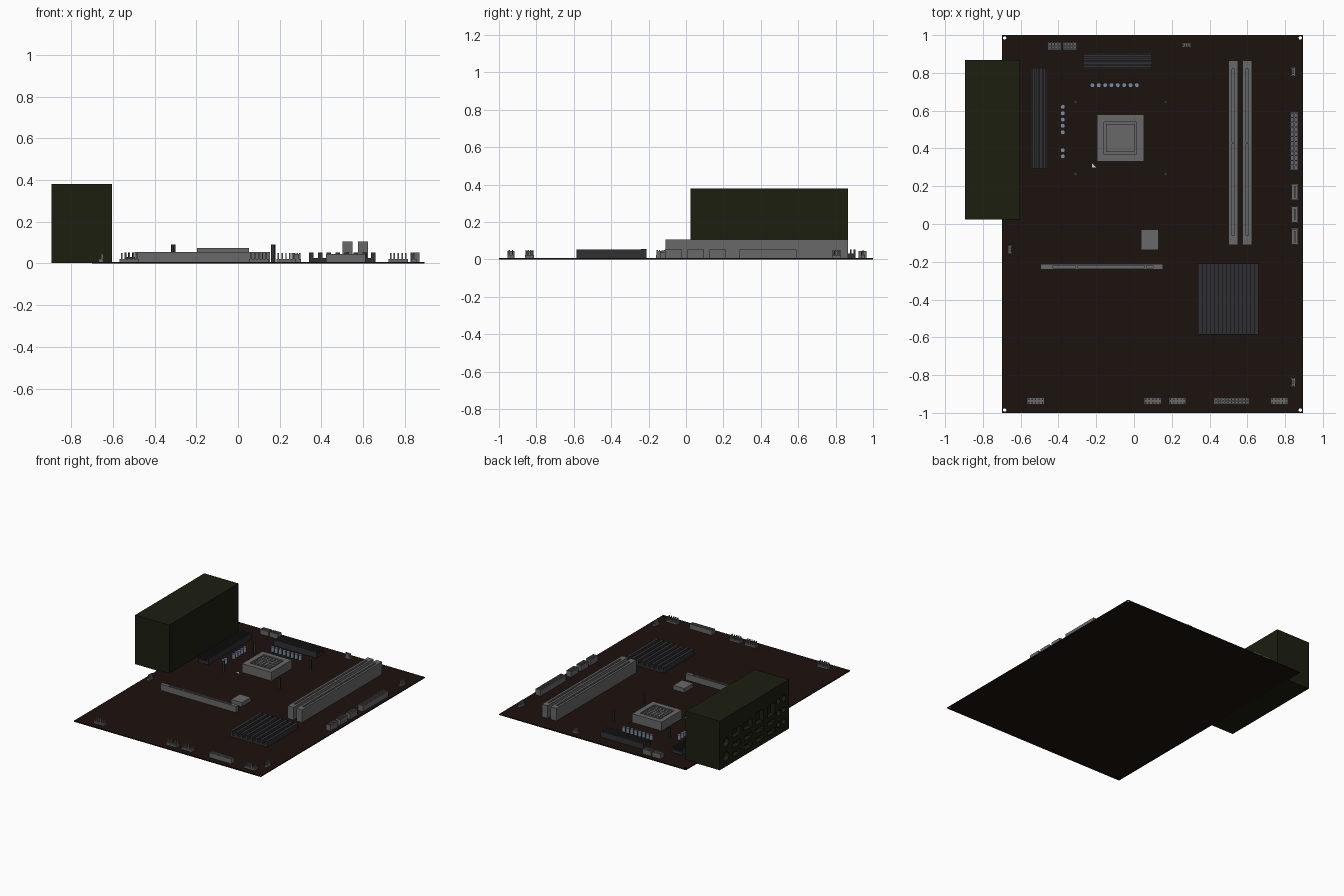
import bpy, bmesh, math
from mathutils import Matrix, Vector

if "Cube" in bpy.data.objects:
    bpy.data.objects.remove(bpy.data.objects["Cube"])

T = 0.008  # board thickness


def mat(name, r, g, b):
    m = bpy.data.materials.new(name)
    m.diffuse_color = (r, g, b, 1)
    m.use_nodes = True
    m.node_tree.nodes["Principled BSDF"].inputs["Base Color"].default_value = m.diffuse_color
    return m


BOARD = mat("board_brown", 0.012, 0.006, 0.004)
SHELL = mat("port_olive", 0.012, 0.013, 0.005)
DARK = mat("dark_metal", 0.03, 0.03, 0.034)
GREY = mat("plastic_grey", 0.14, 0.14, 0.14)
BLUE = mat("capacitor_blue", 0.20, 0.26, 0.36)
WHITE = mat("marker_white", 0.8, 0.8, 0.8)


def box(bm, x0, x1, y0, y1, z0, z1):
    m = Matrix.Translation(((x0 + x1) / 2, (y0 + y1) / 2, (z0 + z1) / 2)) @ \
        Matrix.Diagonal((x1 - x0, y1 - y0, z1 - z0, 1))
    bmesh.ops.create_cube(bm, size=1, matrix=m)


def cyl(bm, c, r, depth, n=16, axis='Z'):
    m = Matrix.Translation(c)
    if axis == 'X':
        m = m @ Matrix.Rotation(math.pi / 2, 4, 'Y')
    bmesh.ops.create_cone(bm, cap_ends=True, segments=n, radius1=r, radius2=r, depth=depth, matrix=m)


def finish(bm, name, material, smooth=False):
    me = bpy.data.meshes.new(name)
    bm.to_mesh(me)
    bm.free()
    ob = bpy.data.objects.new(name, me)
    bpy.context.collection.objects.link(ob)
    me.materials.append(material)
    if smooth:
        bpy.context.view_layer.objects.active = ob
        ob.select_set(True)
        bpy.ops.object.shade_smooth_by_angle()
        ob.select_set(False)
    return ob


def cut(ob, bm):
    # carve with a hidden cutter, then drop the cutter
    c = finish(bm, ob.name + "_cutter", GREY)
    c.hide_render = True
    md = ob.modifiers.new("cut", 'BOOLEAN')
    md.object, md.operation, md.solver = c, 'DIFFERENCE', 'EXACT'
    bpy.context.view_layer.objects.active = ob
    bpy.ops.object.modifier_apply(modifier=md.name)
    bpy.data.objects.remove(c)


def heatsink(name, x0, x1, y0, y1, base, top, n, along_x):
    bm = bmesh.new()
    box(bm, x0, x1, y0, y1, T, base)
    lo, hi = (y0, y1) if along_x else (x0, x1)
    w = (hi - lo) / (2 * n - 1)
    for i in range(n):
        a, b = lo + 2 * i * w, lo + (2 * i + 1) * w
        if along_x:
            box(bm, x0, x1, a, b, base, top)
        else:
            box(bm, a, b, y0, y1, base, top)
    finish(bm, name, DARK)


def socket(name, x0, x1, y0, y1, top, nx, ny, wall=0.006):
    # open-topped connector with a grid of cavities
    bm = bmesh.new()
    box(bm, x0, x1, y0, y1, T, T + 0.01)
    for i in range(nx + 1):
        a = x0 + (x1 - x0 - wall) * i / nx
        box(bm, a, a + wall, y0, y1, T + 0.01, top)
    for j in range(ny + 1):
        a = y0 + (y1 - y0 - wall) * j / ny
        box(bm, x0, x1, a, a + wall, T + 0.01, top)
    finish(bm, name, GREY)


def header(name, x0, x1, y0, y1, nx, ny, back=None, top=0.05):
    # pin header, optionally with an upright key plate
    bm = bmesh.new()
    box(bm, x0, x1, y0, y1, T, 0.022)
    for i in range(nx):
        for j in range(ny):
            x = x0 + (x1 - x0) * (i + 0.5) / nx
            y = y0 + (y1 - y0) * (j + 0.5) / ny
            box(bm, x - 0.0035, x + 0.0035, y - 0.0035, y + 0.0035, 0.022, top)
    if back:
        box(bm, *back, T, 0.045)
    finish(bm, name, GREY)


def slot(name, x0, x1, y0, y1, floor, top, rail, bars, along_x):
    # long card slot: floor, two rails, crossbars at given positions
    bm = bmesh.new()
    box(bm, x0, x1, y0, y1, T, floor)
    if along_x:
        box(bm, x0, x1, y0, y0 + rail, floor, top)
        box(bm, x0, x1, y1 - rail, y1, floor, top)
    else:
        box(bm, x0, x0 + rail, y0, y1, floor, top)
        box(bm, x1 - rail, x1, y0, y1, floor, top)
    for a, b in bars:
        if along_x:
            box(bm, a, b, y0 + rail, y1 - rail, floor, top)
        else:
            box(bm, x0 + rail, x1 - rail, a, b, floor, top)
    finish(bm, name, GREY)


# board with corner mounting holes
bm = bmesh.new()
box(bm, -0.70, 0.895, -1, 1, 0, T)
board = finish(bm, "circuit_board", BOARD)
bm = bmesh.new()
for x in (-0.685, 0.88):
    for y in (-0.985, 0.985):
        cyl(bm, (x, y, 0), 0.009, 0.1)
cut(board, bm)

# rear port block with recessed ports on the outer face
bm = bmesh.new()
box(bm, -0.895, -0.603, 0.025, 0.867, 0.001, 0.38)
ports = finish(bm, "port_block", SHELL)
bm = bmesh.new()
X0, X1 = -0.92, -0.86
for z in (0.06, 0.13):
    for y in (0.66, 0.52, 0.38, 0.24):
        box(bm, X0, X1, y - 0.045, y + 0.045, z - 0.018, z + 0.018)
for y in (0.24, 0.38):
    box(bm, X0, X1, y - 0.045, y + 0.045, 0.18, 0.27)
for y in (0.52, 0.66):
    box(bm, X0, X1, y - 0.05, y + 0.05, 0.19, 0.25)
for z in (0.08, 0.17, 0.26):
    for y in (0.085, 0.15):
        cyl(bm, (-0.89, y, z), 0.022, 0.06, 16, 'X')
for z in (0.08, 0.19):
    cyl(bm, (-0.89, 0.79, z), 0.035, 0.06, 20, 'X')
cut(ports, bm)

# heatsinks
heatsink("left_heatsink", -0.545, -0.46, 0.295, 0.825, 0.03, 0.053, 5, False)
heatsink("top_heatsink", -0.27, 0.095, 0.82, 0.905, 0.03, 0.053, 5, True)
heatsink("chipset_heatsink", 0.34, 0.66, -0.585, -0.21, 0.025, 0.052, 8, False)

# processor socket: frame, sunken ring, centre plate with holes
cx, cy = -0.072, 0.455
bm = bmesh.new()
box(bm, cx - 0.125, cx + 0.125, cy - 0.125, cy + 0.125, T, 0.075)
cpu = finish(bm, "processor_socket", GREY)
bm = bmesh.new()
box(bm, cx - 0.086, cx + 0.086, cy - 0.086, cy + 0.086, 0.06, 0.1)
cut(cpu, bm)
bm = bmesh.new()
box(bm, cx - 0.075, cx + 0.075, cy - 0.075, cy + 0.075, 0.059, 0.072)
plate = finish(bm, "processor_plate", GREY)
bm = bmesh.new()
for i in range(-2, 3):
    for j in range(-2, 3):
        cyl(bm, (cx + i * 0.028, cy + j * 0.028, 0.08), 0.009, 0.03, 8)
cut(plate, bm)

# corner marker beside the socket
bm = bmesh.new()
bm.faces.new([bm.verts.new((x, y, T + 0.001)) for x, y in ((-0.222, 0.30), (-0.2, 0.30), (-0.222, 0.322))])
finish(bm, "socket_marker", WHITE)

# cooler mounting posts
bm = bmesh.new()
for x in (-0.31, 0.168):
    for y in (0.265, 0.645):
        cyl(bm, (x, y, (T + 0.09) / 2), 0.011, 0.09 - T, 12)
finish(bm, "cooler_posts", DARK, True)

# capacitors
bm = bmesh.new()
spots = [(-0.22 + i * 0.0336, 0.735) for i in range(8)]
spots += [(-0.377, y) for y in (0.62, 0.586, 0.553, 0.52, 0.486, 0.39, 0.358)]
for x, y in spots:
    cyl(bm, (x, y, (T + 0.045) / 2), 0.0125, 0.045 - T, 16)
finish(bm, "capacitors", BLUE, True)

# small chip
bm = bmesh.new()
box(bm, 0.036, 0.13, -0.138, -0.03, T, 0.04)
finish(bm, "small_chip", GREY)

# memory slots and expansion slot
for n, x in (("left", 0.501), ("right", 0.575)):
    slot(n + "_memory_slot", x, x + 0.049, -0.11, 0.866, 0.055, 0.105, 0.017,
         ((-0.11, -0.06), (0.425, 0.435), (0.82, 0.866)), False)
slot("expansion_slot", -0.495, 0.153, -0.24, -0.212, 0.03, 0.055, 0.008,
     ((-0.495, -0.43), (-0.31, -0.30), (0.055, 0.065), (0.10, 0.153)), True)

# power and drive connectors
socket("main_power_connector", 0.826, 0.871, 0.283, 0.592, 0.052, 2, 12)
for i, y in enumerate((0.125, 0.005, -0.112)):
    socket(f"drive_connector_{i}", 0.83, 0.87, y, y + 0.09, 0.052, 1, 1)
    bm = bmesh.new()
    box(bm, 0.846, 0.854, y + 0.015, y + 0.075, T, 0.045)
    finish(bm, f"drive_tongue_{i}", GREY)
for i, x in enumerate((-0.457, -0.375)):
    socket(f"processor_power_{i}", x, x + 0.073, 0.922, 0.964, 0.045, 4, 2)

# bottom edge pin headers
for i, x in enumerate((-0.567, 0.053, 0.184, 0.722)):
    header(f"pin_header_{i}", x, x + 0.092, -0.955, -0.918, 5, 2)
socket("wide_header", 0.422, 0.612, -0.955, -0.918, 0.045, 10, 2)

# fan headers
for i, y in enumerate((0.805, -0.837)):
    header(f"edge_fan_header_{i}", 0.83, 0.855, y - 0.025, y + 0.025, 1, 4, (0.83, 0.837, y - 0.015, y + 0.015))
header("rear_fan_header", -0.668, -0.645, -0.16, -0.11, 1, 4, (-0.651, -0.645, -0.15, -0.12))
header("top_fan_header", 0.255, 0.303, 0.935, 0.958, 4, 1, (0.265, 0.293, 0.935, 0.941))
